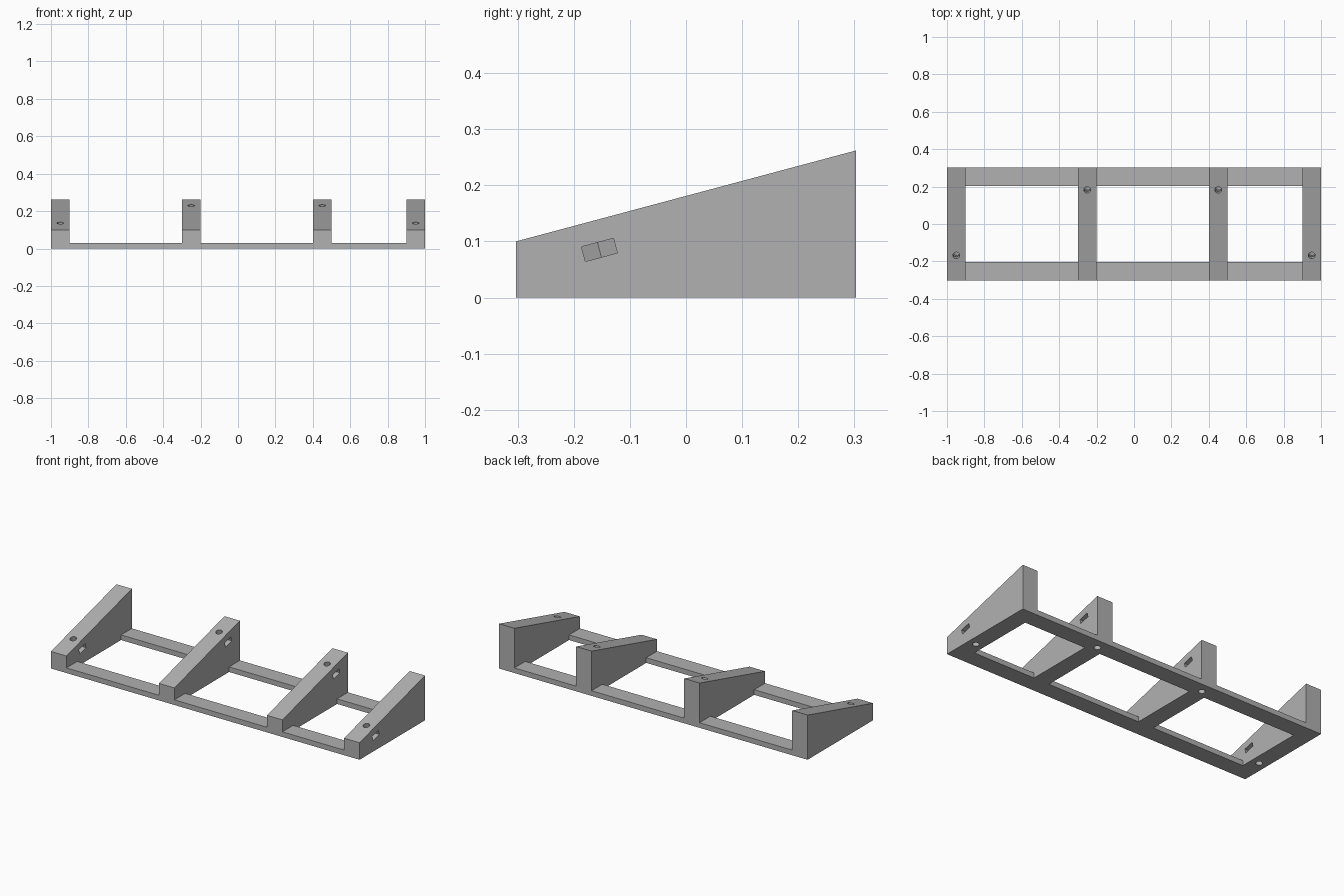
import bpy, bmesh, math
from mathutils import Matrix, Vector

cube = bpy.data.objects.get("Cube")
if cube:
    bpy.data.objects.remove(cube, do_unlink=True)

grey = bpy.data.materials.new("grey plastic")
grey.use_nodes = True
COLOUR = (0.44, 0.44, 0.44, 1)
grey.diffuse_color = COLOUR
grey.node_tree.nodes["Principled BSDF"].inputs["Base Color"].default_value = COLOUR

DEPTH = 0.303          # half depth of the stand
FRONT_H, BACK_H = 0.1, 0.262
RAIL_W, RAIL_H = 0.1, 0.03
WEDGE_W = 0.1
SLOPE = math.atan2(BACK_H - FRONT_H, 2 * DEPTH)


def prism(name, profile, length, matrix):
    """Extrude a closed 2D profile along its local z, then place it."""
    bm = bmesh.new()
    face = bm.faces.new([bm.verts.new((a, b, 0)) for a, b in profile])
    new = bmesh.ops.extrude_face_region(bm, geom=[face])["geom"]
    bmesh.ops.translate(bm, vec=(0, 0, length),
                        verts=[v for v in new if isinstance(v, bmesh.types.BMVert)])
    bm.transform(matrix)
    bmesh.ops.recalc_face_normals(bm, faces=bm.faces)
    mesh = bpy.data.meshes.new(name)
    bm.to_mesh(mesh)
    bm.free()
    mesh.materials.append(grey)
    obj = bpy.data.objects.new(name, mesh)
    bpy.context.collection.objects.link(obj)
    return obj


def combine(target, tool, operation):
    mod = target.modifiers.new(operation.lower(), "BOOLEAN")
    mod.operation, mod.solver, mod.object = operation, "EXACT", tool
    bpy.context.view_layer.objects.active = target
    bpy.ops.object.modifier_apply(modifier=mod.name)
    bpy.data.objects.remove(tool, do_unlink=True)


def ring(radius, count):
    return [(radius * math.cos(math.tau * i / count),
             radius * math.sin(math.tau * i / count)) for i in range(count)]


# local (a, b, length) -> world (y, z, x)
SIDEWAYS = Matrix(((0, 0, 1, 0), (1, 0, 0, 0), (0, 1, 0, 0), (0, 0, 0, 1)))

# front and back base rails
rails = []
for name, y in (("front_rail", -DEPTH), ("back_rail", DEPTH - RAIL_W)):
    section = [(y, 0), (y + RAIL_W, 0), (y + RAIL_W, RAIL_H), (y, RAIL_H)]
    rails.append(prism(name, section, 1.9, Matrix.Translation((-0.95, 0, 0)) @ SIDEWAYS))

# sloped supports, each with a bolt hole and a side slot for a hex nut
supports = []
side = [(-DEPTH, 0), (DEPTH, 0), (DEPTH, BACK_H), (-DEPTH, FRONT_H)]
for x, hole_y in ((-0.95, -0.168), (-0.25, 0.182), (0.45, 0.182), (0.95, -0.168)):
    support = prism("support", side, WEDGE_W,
                    Matrix.Translation((x - WEDGE_W / 2, 0, 0)) @ SIDEWAYS)
    top = Vector((x, hole_y, FRONT_H + (hole_y + DEPTH) * math.tan(SLOPE)))
    frame = Matrix.Translation(top) @ Matrix.Rotation(SLOPE, 4, "X")
    supports.append((support, frame))

stand = rails[0]
stand.name = "stand_frame"
combine(stand, rails[1], "UNION")
for support, _ in supports:
    combine(stand, support, "UNION")

# bolt holes square to the slope, and nut slots open on the left side
flat = 0.0295
point = flat / math.cos(math.pi / 6)
nut = [(0.08, -flat), (0.08, flat), (-point / 2, flat), (-point, 0), (-point / 2, -flat)]
for _, frame in supports:
    hole = prism("bolt_hole", ring(0.018, 24), 0.5, frame @ Matrix.Translation((0, 0, -0.4)))
    combine(stand, hole, "DIFFERENCE")
    slot = prism("nut_slot", nut, 0.027, frame @ Matrix.Translation((0, 0, -0.0665)))
    combine(stand, slot, "DIFFERENCE")

# keep flat faces crisp and the hole walls smooth
bpy.ops.object.select_all(action="DESELECT")
stand.select_set(True)
bpy.context.view_layer.objects.active = stand
bpy.ops.object.shade_smooth_by_angle(angle=math.radians(30))
